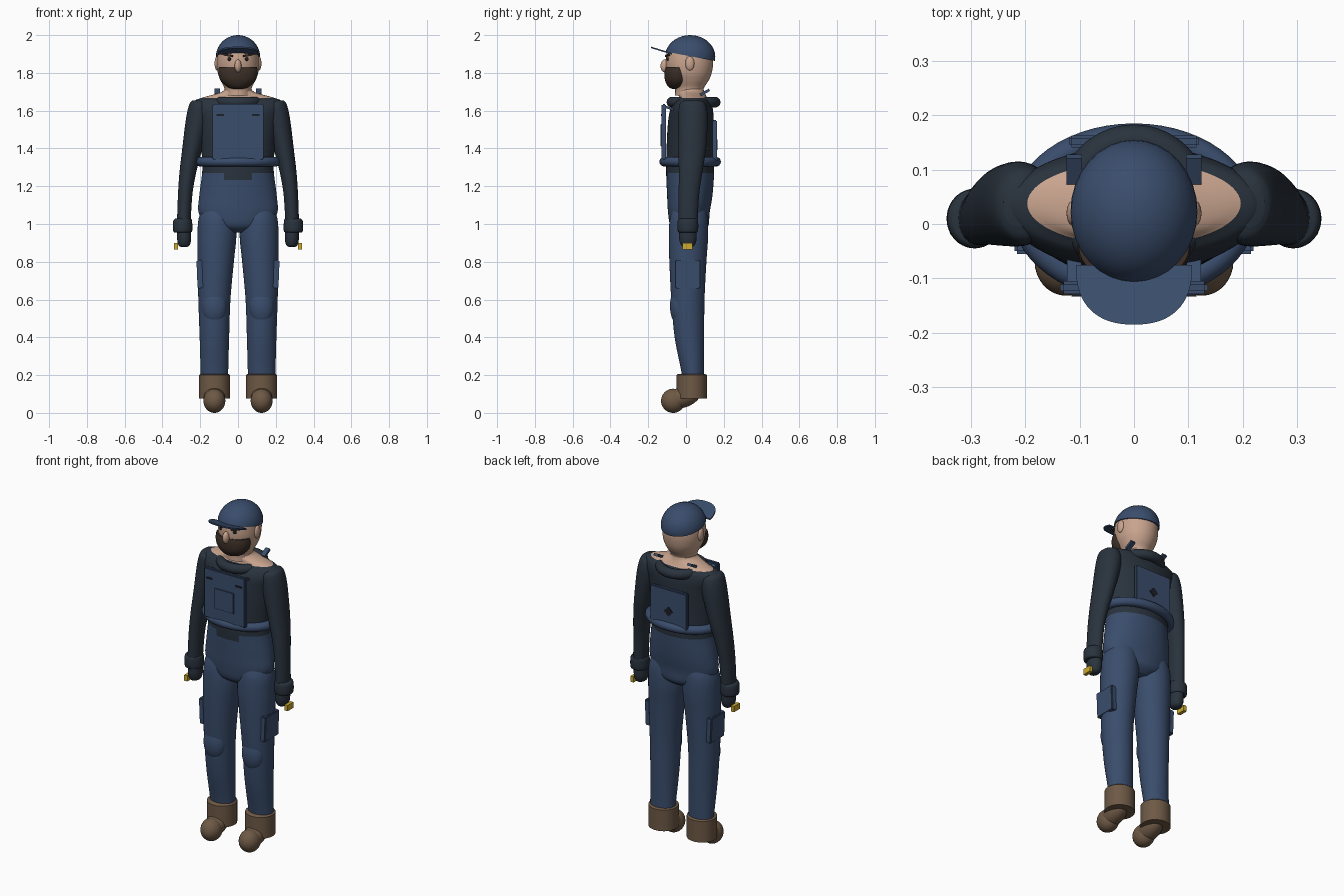
import bpy, bmesh, math
from mathutils import Vector, Matrix

if "Cube" in bpy.data.objects:
    bpy.data.objects.remove(bpy.data.objects["Cube"])


def mat(name, r, g, b):
    m = bpy.data.materials.new(name)
    m.diffuse_color = (r, g, b, 1)
    m.use_nodes = True
    m.node_tree.nodes["Principled BSDF"].inputs["Base Color"].default_value = m.diffuse_color
    return m


BLUE = mat("work_blue", 0.042, 0.074, 0.15)
SHIRT = mat("charcoal_shirt", 0.022, 0.032, 0.046)
SKIN = mat("skin", 0.58, 0.37, 0.27)
BOOT = mat("boot_brown", 0.155, 0.1, 0.06)
HAIR = mat("beard_brown", 0.045, 0.028, 0.02)
GOLD = mat("yellow_tag", 0.6, 0.4, 0.03)
DARK = mat("dark_detail", 0.012, 0.014, 0.022)


def finish(name, bm, mats, rule=None, angle=40):
    bmesh.ops.recalc_face_normals(bm, faces=bm.faces)
    if rule:
        for f in bm.faces:
            f.material_index = rule(f.calc_center_median())
    me = bpy.data.meshes.new(name)
    bm.to_mesh(me)
    bm.free()
    for m in mats:
        me.materials.append(m)
    ob = bpy.data.objects.new(name, me)
    bpy.context.collection.objects.link(ob)
    bpy.ops.object.select_all(action='DESELECT')
    ob.select_set(True)
    bpy.context.view_layer.objects.active = ob
    bpy.ops.object.shade_smooth_by_angle(angle=math.radians(angle))
    return ob


def catmull(a, b, c, d, t):
    return [0.5 * (2 * q + (r - p) * t + (2 * p - 5 * q + 4 * r - s) * t * t
                   + (3 * q - p - 3 * r + s) * t ** 3) for p, q, r, s in zip(a, b, c, d)]


def loft(name, rings, mats, rule=None, steps=6, n=40, power=1.0, smooth=True):
    """Skin horizontal ovals (cx, cy, z, rx, ry), interpolated between rings."""
    rows = []
    for i in range(len(rings) - 1):
        a, d = rings[max(i - 1, 0)], rings[min(i + 2, len(rings) - 1)]
        for k in range(steps if smooth else 1):
            rows.append(catmull(a, rings[i], rings[i + 1], d, k / steps))
    rows.append(rings[-1])
    bm = bmesh.new()
    loops = []
    for cx, cy, z, rx, ry in rows:
        loop = []
        for j in range(n):
            c, s = math.cos(2 * math.pi * j / n), math.sin(2 * math.pi * j / n)
            c = math.copysign(abs(c) ** power, c)
            s = math.copysign(abs(s) ** power, s)
            loop.append(bm.verts.new((cx + rx * c, cy + ry * s, z)))
        loops.append(loop)
    for a, b in zip(loops, loops[1:]):
        for j in range(n):
            k = (j + 1) % n
            bm.faces.new((a[j], a[k], b[k], b[j]))
    bm.faces.new(loops[0])
    bm.faces.new(loops[-1])
    return finish(name, bm, mats, rule)


def ball(name, loc, radii, m, tilt=0, cut=None):
    bm = bmesh.new()
    bmesh.ops.create_uvsphere(bm, u_segments=32, v_segments=20, radius=1)
    M = Matrix.Translation(loc) @ Matrix.Rotation(tilt, 4, 'X') @ Matrix.Diagonal((*radii, 1))
    bmesh.ops.transform(bm, matrix=M, verts=bm.verts)
    if cut:
        geom = bm.verts[:] + bm.edges[:] + bm.faces[:]
        res = bmesh.ops.bisect_plane(bm, geom=geom, plane_co=cut[0], plane_no=cut[1], clear_inner=True)
        edges = [e for e in res['geom_cut'] if isinstance(e, bmesh.types.BMEdge)]
        bmesh.ops.contextual_create(bm, geom=edges)
    return finish(name, bm, [m])


def box(name, loc, size, m, rot=(0, 0, 0), bevel=0.0):
    bm = bmesh.new()
    bmesh.ops.create_cube(bm, size=1)
    bmesh.ops.scale(bm, vec=size, verts=bm.verts)
    if bevel:
        bmesh.ops.bevel(bm, geom=bm.edges[:], offset=bevel, segments=2, affect='EDGES')
    R = Matrix.Identity(4)
    for ang, ax in zip(rot, 'XYZ'):
        R = Matrix.Rotation(ang, 4, ax) @ R
    bmesh.ops.transform(bm, matrix=Matrix.Translation(loc) @ R, verts=bm.verts)
    return finish(name, bm, [m])


def ring(name, loc, rx, ry, tube, m):
    bm = bmesh.new()
    n, k = 56, 14
    vs = []
    for i in range(n):
        a = 2 * math.pi * i / n
        vs.append([])
        for j in range(k):
            b = 2 * math.pi * j / k
            p = Vector(((rx + tube * math.cos(b)) * math.cos(a),
                        (ry + tube * math.cos(b)) * math.sin(a), tube * math.sin(b)))
            vs[-1].append(bm.verts.new(p + Vector(loc)))
    for i in range(n):
        for j in range(k):
            a, b = vs[i], vs[(i + 1) % n]
            bm.faces.new((a[j], b[j], b[(j + 1) % k], a[(j + 1) % k]))
    return finish(name, bm, [m])


# Torso: trousers below the waist, shirt above, bare skin at the neckline
def torso_rule(c):
    if c.z > 1.668:
        return 2
    notch = abs(c.x) < 0.075 and c.y < 0 and c.z > 1.23
    return 1 if c.z > 1.27 or notch else 0


loft("torso", [(0, .02, .955, .06, .06), (0, .018, .99, .16, .1), (0, .015, 1.06, .208, .11),
               (0, .02, 1.15, .205, .12), (0, .022, 1.27, .19, .127), (0, .022, 1.34, .19, .126),
               (0, .022, 1.45, .2, .123), (0, .026, 1.55, .215, .12), (0, .03, 1.61, .238, .112),
               (0, .035, 1.65, .232, .095), (0, .037, 1.67, .185, .075),
               (0, .025, 1.70, .085, .072), (0, .018, 1.73, .068, .072)],
     [BLUE, SHIRT, SKIN], torso_rule, n=64)

# Belt, collar, bib, back panel
ring("belt", (0, .022, 1.33), .2, .138, .025, BLUE)
ring("collar", (0, .04, 1.645), .112, .115, .028, SHIRT)
box("bib", (0, -.117, 1.488), (.272, .024, .295), BLUE, bevel=.006)
box("bib_pocket", (0, -.131, 1.47), (.13, .008, .12), BLUE, bevel=.002)
box("back_panel", (0, .152, 1.44), (.24, .022, .22), BLUE, bevel=.005)
box("back_patch", (0, .164, 1.42), (.04, .006, .04), DARK, rot=(0, math.pi / 4, 0))

for s, side in ((-1, "left"), (1, "right")):
    # Straps and buckles
    box("front_strap_" + side, (s * .11, -.085, 1.612), (.026, .06, .012), BLUE, rot=(-.35, 0, 0))
    box("back_strap_" + side, (s * .11, .1, 1.697), (.028, .055, .014), BLUE, rot=(.5, 0, 0))
    box("bib_button_" + side, (s * .095, -.13, 1.577), (.04, .006, .01), DARK)

    # Legs
    loft("leg_" + side, [(s * .125, .04, .13, .07, .055), (s * .125, .035, .22, .073, .06),
                         (s * .125, .018, .4, .078, .078), (s * .125, .01, .6, .085, .088),
                         (s * .118, .01, .8, .096, .098), (s * .112, .013, .93, .103, .104),
                         (s * .11, .015, 1.03, .098, .1), (s * .1, .018, 1.1, .08, .08)], [BLUE])
    ball("knee_pad_" + side, (s * .125, -.035, .565), (.067, .05, .1), BLUE)
    box("thigh_pocket_" + side, (s * .2, .01, .735), (.034, .13, .15), BLUE, rot=(0, s * .04, 0), bevel=.005)

    # Boots
    loft("boot_shaft_" + side, [(s * .125, .03, .075, .082, .08), (s * .125, .03, .2, .082, .08),
                                (s * .125, .03, .205, .076, .074)], [BOOT], smooth=False)
    ball("boot_toe_" + side, (s * .125, -.068, .064), (.058, .064, .064), BOOT)
    ball("boot_foot_" + side, (s * .125, -.02, .082), (.057, .1, .055), BOOT, tilt=.3)

    # Arms, cuffs, gloves, tags
    loft("sleeve_" + side, [(s * .215, .035, 1.655, .025, .04), (s * .205, .035, 1.635, .052, .068),
                            (s * .212, .037, 1.56, .063, .078), (s * .242, .033, 1.4, .053, .073),
                            (s * .266, .024, 1.27, .044, .062), (s * .28, .015, 1.15, .038, .054),
                            (s * .288, .01, .98, .036, .05)], [SHIRT])
    loft("cuff_" + side, [(s * .293, .01, .955, .042, .046), (s * .293, .01, .965, .051, .054),
                          (s * .293, .01, 1.015, .05, .054), (s * .291, .01, 1.028, .042, .046)],
         [SHIRT], steps=3)
    loft("glove_" + side, [(s * .285, .01, .878, .016, .022), (s * .285, .01, .889, .03, .036),
                           (s * .285, .01, .92, .037, .046), (s * .286, .01, .97, .036, .046)], [SHIRT])
    box("tag_" + side, (s * .328, .008, .883), (.02, .054, .034), GOLD)

    # Face details
    ball("ear_" + side, (s * .111, .02, 1.85), (.013, .024, .037), SKIN)
    ball("eye_" + side, (s * .045, -.095, 1.873), (.01, .008, .01), DARK)
    box("eyebrow_" + side, (s * .052, -.098, 1.893), (.05, .012, .01), HAIR, rot=(0, -s * .15, s * .35))

# Head, nose, beard
loft("head", [(0, .016, 1.68, .07, .074), (0, .018, 1.72, .073, .077), (0, .02, 1.76, .092, .1),
              (0, .018, 1.80, .107, .118), (0, .018, 1.86, .112, .126), (0, .02, 1.93, .1, .115),
              (0, .02, 1.97, .06, .07)], [SKIN], n=48)
ball("nose", (0, -.112, 1.837), (.018, .023, .034), SKIN)
loft("beard", [(0, -.045, 1.716, .03, .03), (0, -.045, 1.728, .06, .05), (0, -.045, 1.76, .093, .066),
               (0, -.045, 1.8, .104, .069), (0, -.045, 1.832, .101, .062)], [HAIR])

# Cap dome cut along a tilted plane, with a curved brim
ball("cap_dome", (0, .022, 1.885), (.117, .133, .115), BLUE,
     cut=(Vector((0, .022, 1.888)), Vector((0, .19, 1)).normalized()))
bm = bmesh.new()
outline = []
for i in range(33):
    a = math.pi * i / 32
    c = math.cos(a)
    x = .107 * math.copysign(abs(c) ** .85, c)
    y = -.075 - .11 * math.sin(a) ** .8
    outline.append(bm.verts.new((x, y, 1.897 - (y + .075) * .31)))
face = bm.faces.new(outline)
ext = bmesh.ops.extrude_face_region(bm, geom=[face])
bmesh.ops.translate(bm, vec=(0, 0, .008), verts=[v for v in ext['geom'] if isinstance(v, bmesh.types.BMVert)])
finish("cap_brim", bm, [BLUE])
